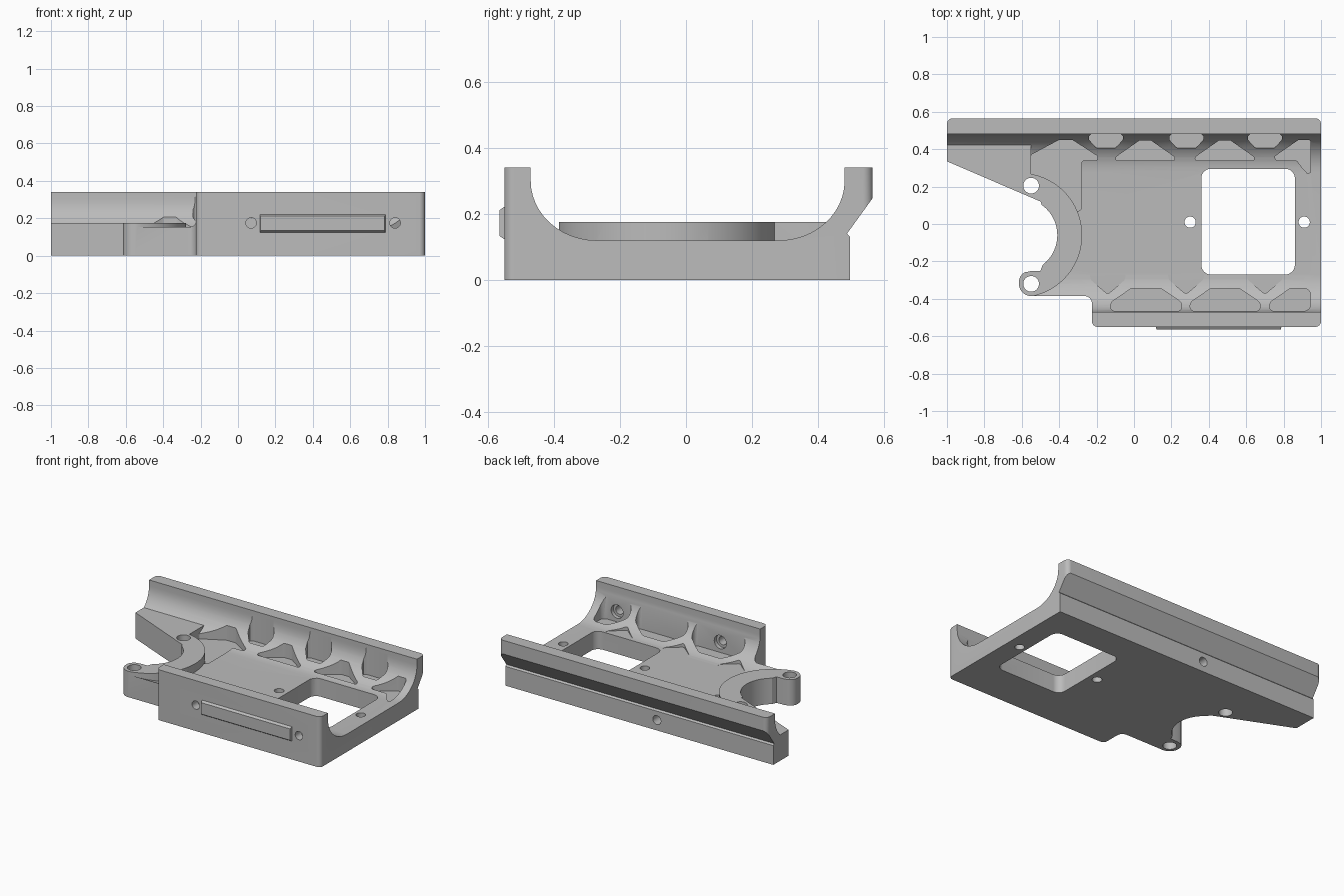
import bpy, bmesh, math
from mathutils import Vector

old = bpy.data.objects.get("Cube")
if old:
    bpy.data.objects.remove(old, do_unlink=True)

grey = bpy.data.materials.new("satin grey")
grey.use_nodes = True
COLOUR = (0.5, 0.5, 0.5, 1)
grey.diffuse_color = COLOUR
grey.node_tree.nodes["Principled BSDF"].inputs["Base Color"].default_value = COLOUR


def rounded(points, radius=0.0, segs=6):
    """Round polygon corners; a point may carry its own radius as third item."""
    out, n = [], len(points)
    for i, p in enumerate(points):
        r = p[2] if len(p) > 2 else radius
        c = Vector(p[:2])
        a = Vector(points[i - 1][:2]) - c
        b = Vector(points[(i + 1) % n][:2]) - c
        if r <= 0:
            out.append(c)
            continue
        half = a.angle(b) / 2
        t = min(r / math.tan(half), a.length * 0.49, b.length * 0.49)
        r = t * math.tan(half)
        p0, p1 = c + a.normalized() * t, c + b.normalized() * t
        centre = c + (a.normalized() + b.normalized()).normalized() * r / math.sin(half)
        for k in range(segs + 1):
            d = p0.lerp(p1, k / segs) - centre
            out.append(centre + d.normalized() * r)
    return out


def circle(x, y, r, n=32):
    return [(x + r * math.cos(k * math.tau / n), y + r * math.sin(k * math.tau / n))
            for k in range(n)]


def prism(name, points, lo, hi, axis="z"):
    place = {"x": lambda a, b, h: (h, a, b),
             "y": lambda a, b, h: (a, h, b),
             "z": lambda a, b, h: (a, b, h)}[axis]
    bm = bmesh.new()
    rings = [[bm.verts.new(place(p[0], p[1], h)) for p in points] for h in (lo, hi)]
    bm.faces.new(rings[0])
    bm.faces.new(rings[1])
    n = len(points)
    for i in range(n):
        j = (i + 1) % n
        bm.faces.new((rings[0][i], rings[0][j], rings[1][j], rings[1][i]))
    bmesh.ops.recalc_face_normals(bm, faces=bm.faces)
    mesh = bpy.data.meshes.new(name)
    bm.to_mesh(mesh)
    bm.free()
    mesh.materials.append(grey)
    ob = bpy.data.objects.new(name, mesh)
    bpy.context.collection.objects.link(ob)
    return ob


def combine(target, tool, operation):
    mod = target.modifiers.new("cut", "BOOLEAN")
    mod.operation, mod.solver, mod.object = operation, "EXACT", tool
    bpy.context.view_layer.objects.active = target
    bpy.ops.object.modifier_apply(modifier=mod.name)
    bpy.data.objects.remove(tool, do_unlink=True)


def cut(points, lo, hi, axis="z"):
    combine(frame, prism("cutter", points, lo, hi, axis), "DIFFERENCE")


# Channel section: floor, two walls and large inner coves
def cove(side, wall, start):
    return [(side * (start + (wall - start) * math.sin(t)), 0.30 - 0.18 * math.cos(t))
            for t in (k * math.pi / 24 for k in range(13))]


section = [(-0.57, 0), (-0.57, 0.34), (-0.47, 0.34)]
section += cove(-1, 0.47, 0.27)[::-1] + cove(1, 0.48, 0.28)
section += [(0.48, 0.34), (0.57, 0.34), (0.57, 0.255), (0.487, 0.14), (0.497, 0.13), (0.497, 0)]
frame = prism("frame", section, -1.1, 1.1, "x")

# Raised web on the long end
combine(frame, prism("web", [(-1.1, 0.05), (-0.55, 0.05), (-0.55, 0.46), (-1.1, 0.46)],
                     0.02, 0.175), "UNION")

# Truss pockets along the back wall
for x in (0.06, 0.485):
    half = [(0.16, 0.34), (0.155, 0.36), (0.03, 0.447)]
    shape = [(x - a, b) for a, b in half] + [(x + a, b) for a, b in half[::-1]]
    cut(rounded(shape, 0.012, 3), 0.105, 0.5)
for x in (-0.15, 0.28, 0.70):
    shape = [(x - 0.12, 0.483), (x - 0.05, 0.405), (x + 0.05, 0.405), (x + 0.12, 0.483)]
    cut(rounded(shape, 0.022, 4), 0.135, 0.315)
cut(rounded([(-0.55, 0.2), (-0.55, 0.37), (-0.4, 0.45), (-0.33, 0.45), (-0.19, 0.36),
             (-0.2, 0.34), (-0.28, 0.34), (-0.28, 0.08), (-0.4, 0)], 0.012, 3), 0.105, 0.5)
cut(rounded([(0.945, 0.25), (0.945, 0.45), (0.88, 0.45), (0.75, 0.36), (0.76, 0.34),
             (0.87, 0.34), (0.9, 0.3)], 0.012, 3), 0.105, 0.5)

# Truss pockets along the front wall
for left, right in ((-0.125, 0.255), (0.3, 0.675), (0.725, 1.1)):
    shape = [(left, -0.465), (left, -0.42), (left + 0.11, -0.345),
             (right - 0.11, -0.345), (right, -0.42), (right, -0.465)]
    if right > 1:
        shape = [(left, -0.465), (left, -0.42), (left + 0.11, -0.345),
                 (0.945, -0.345), (0.945, -0.465)]
    cut(rounded(shape, 0.035, 4), 0.105, 0.315)
for x in (-0.14, 0.278, 0.70):
    cut(rounded([(x - 0.1, -0.26), (x - 0.09, -0.3), (x, -0.375),
                 (x + 0.09, -0.3), (x + 0.1, -0.26)], 0.015, 3), 0.12, 0.5)

# Raised collar around the round bite
combine(frame, prism("collar", circle(-0.61, -0.06, 0.333, 64), 0.02, 0.175), "UNION")

# Trim to the plan outline
outline = rounded([(-1, 0.565, 0.03), (1, 0.565, 0.03), (1, -0.55, 0.03),
                   (-0.225, -0.55, 0.03), (-0.225, -0.385, 0.04), (-0.615, -0.385, 0.064),
                   (-0.615, -0.255, 0.055), (-0.5, -0.25), (-0.43, -0.06),
                   (-0.5, 0.12), (-1, 0.335)])
combine(frame, prism("outline", outline, -0.1, 0.5), "INTERSECT")
cut(circle(-0.61, -0.06, 0.2, 64), -0.1, 0.5)

# Window and bolt holes
cut(rounded([(0.36, -0.27), (0.86, -0.27), (0.86, 0.295), (0.36, 0.295)], 0.05), -0.1, 0.5)
for x, y, r in ((0.3, 0.01, 0.03), (0.91, 0.01, 0.03),
                (-0.55, 0.205, 0.042), (-0.55, -0.32, 0.042)):
    cut(circle(x, y, r), -0.1, 0.5)
for x in (0.07, 0.84):
    cut(circle(x, 0.175, 0.028), -0.7, -0.4, "y")
    cut(circle(x, 0.175, 0.045), -0.49, -0.36, "y")
cut(circle(-0.13, 0.07, 0.03), 0.42, 0.6, "y")

# Chamfered strip on the front wall
strip = prism("front_strip", [(0.115, 0.12), (0.79, 0.12), (0.79, 0.225), (0.115, 0.225)],
              -0.565, -0.545, "y")
for v in strip.data.vertices:
    if v.co.y < -0.56:
        v.co.x += 0.006 if v.co.x < 0.4 else -0.006
        v.co.z += 0.014 if v.co.z < 0.17 else -0.014

# Smooth coves with crisp edges
bpy.ops.object.select_all(action="DESELECT")
frame.select_set(True)
bpy.context.view_layer.objects.active = frame
bpy.ops.object.shade_smooth_by_angle(angle=math.radians(30))
